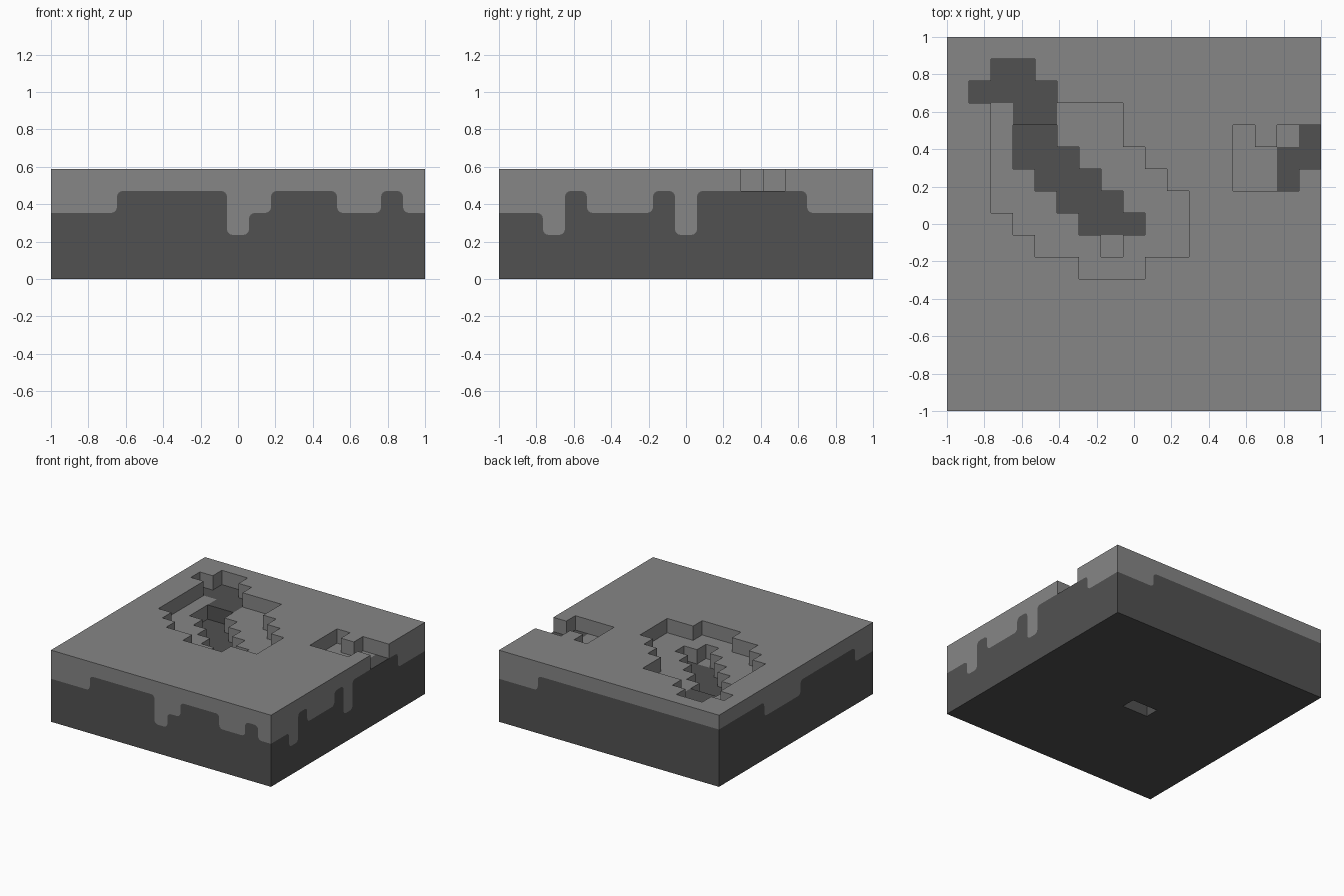
import bpy, bmesh, math
from mathutils import Vector

if "Cube" in bpy.data.objects:
    bpy.data.objects.remove(bpy.data.objects["Cube"], do_unlink=True)

N, LAYERS = 17, 5          # cells per side, layers of height
S = 2 / N                  # cell size
R = 0.27                   # rounding of the turf drips, in cells


def material(name, value):
    mat = bpy.data.materials.new(name)
    mat.use_nodes = True
    colour = (value, value, value, 1)
    mat.diffuse_color = colour
    mat.node_tree.nodes["Principled BSDF"].inputs["Base Color"].default_value = colour
    return mat


turf, soil = bmesh.new(), bmesh.new()


def face(bm, points, normal):
    """Add a flat face, given in cells, that looks along normal."""
    verts = [bm.verts.new((x * S - 1, y * S - 1, z * S)) for x, y, z in points]
    f = bm.faces.new(verts)
    f.normal_update()
    if f.normal.dot(Vector(normal)) < 0:
        f.normal_flip()


def cells(rows):
    return {(i, j) for j, (a, b) in rows.items() for i in range(a, b + 1)}


# Hollows: first and last cell of each row
pit = cells({6: (6, 8), 7: (4, 10), 8: (3, 10), 9: (2, 10), 10: (2, 9),
             11: (2, 8), 12: (2, 7), 13: (2, 7), 14: (1, 4), 15: (2, 3)})
notch = cells({10: (13, 15), 11: (13, 16), 12: (15, 16)}) | {(13, 12)}
trench = cells({8: (6, 8), 9: (5, 7), 10: (4, 6), 11: (3, 5), 12: (3, 4)})
ledge = cells({13: (3, 4), 14: (1, 4), 15: (2, 3)})
bare = trench | ledge | {(15, 10), (15, 11), (16, 11), (16, 12)}
underside_hole = {(7, 8), (8, 8)}


def top(c):
    if c in trench or c == (7, 7):
        return LAYERS - 2
    return LAYERS - 1 if c in pit or c in notch else LAYERS


def inside(c):
    return 0 <= c[0] < N and 0 <= c[1] < N


def edge(c, d):
    """Two corners of cell c on its side d."""
    mx, my = c[0] + .5 + d[0] / 2, c[1] + .5 + d[1] / 2
    return [(mx - d[1] / 2, my + d[0] / 2), (mx + d[1] / 2, my - d[0] / 2)]


def wall(bm, c, d, low, high, normal):
    (ax, ay), (bx, by) = edge(c, d)
    face(bm, [(ax, ay, low), (bx, by, low), (bx, by, high), (ax, ay, high)], normal)


def plate(bm, c, z, normal):
    i, j = c
    face(bm, [(i, j, z), (i + 1, j, z), (i + 1, j + 1, z), (i, j + 1, z)], normal)


# Floors, inner walls and underside
SIDES = [(1, 0), (-1, 0), (0, 1), (0, -1)]
for c in [(i, j) for i in range(N) for j in range(N)]:
    bm = soil if c in bare else turf
    plate(bm, c, top(c), (0, 0, 1))
    plate(soil, c, 1 if c in underside_hole else 0, (0, 0, -1))
    for d in SIDES:
        n = (c[0] + d[0], c[1] + d[1])
        if inside(n) and top(n) < top(c):
            wall(bm, c, d, top(n), top(c), (*d, 0))
        if c in underside_hole and n not in underside_hole:
            wall(soil, c, d, 0, 1, (-d[0], -d[1], 0))


def drip_curve(k, drips):
    """Lower rim of the turf in one column, rounded where the drip steps."""
    depth = drips[k]
    left = drips[max(k - 1, 0)] - depth
    right = drips[min(k + 1, N - 1)] - depth
    z = LAYERS - depth

    def corner(step):
        if step == 0:
            return [(0, z)]
        sign = 1 if step < 0 else -1
        arc = [i * math.pi / 8 for i in range(5)]
        return [(R - R * math.cos(a), z + sign * R * (1 - math.sin(a))) for a in arc]

    return ([(k + u, h) for u, h in corner(left)]
            + [(k + 1 - u, h) for u, h in reversed(corner(right))])


# Outer sides: turf drips over soil, one depth digit per column
outer = [
    ((0, -1), "22211111321112212", lambda k: (k, 0)),
    ((0, 1), "1" * 14 + "222", lambda k: (k, N - 1)),
    ((1, 0), "22312221311111222", lambda k: (N - 1, k)),
    ((-1, 0), "22111111222211111", lambda k: (0, k)),
]
for d, digits, cell in outer:
    drips = [int(ch) for ch in digits]

    def place(u, z):
        if d[0]:
            return (N if d[0] > 0 else 0, u, z)
        return (u, N if d[1] > 0 else 0, z)

    for k in range(N):
        rim = drip_curve(k, drips)
        high = top(cell(k))
        normal = (*d, 0)
        face(soil, [place(*p) for p in rim + [(k + 1, 0), (k, 0)]], normal)
        if high > LAYERS - drips[k]:
            face(turf, [place(*p) for p in rim + [(k + 1, high), (k, high)]], normal)

# Finished objects
for name, bm, mat in (("turf_layer", turf, material("light grey turf", 0.24)),
                      ("soil_block", soil, material("dark grey soil", 0.083))):
    bmesh.ops.remove_doubles(bm, verts=bm.verts, dist=0.0005)
    mesh = bpy.data.meshes.new(name)
    bm.to_mesh(mesh)
    bm.free()
    mesh.materials.append(mat)
    bpy.context.collection.objects.link(bpy.data.objects.new(name, mesh))
